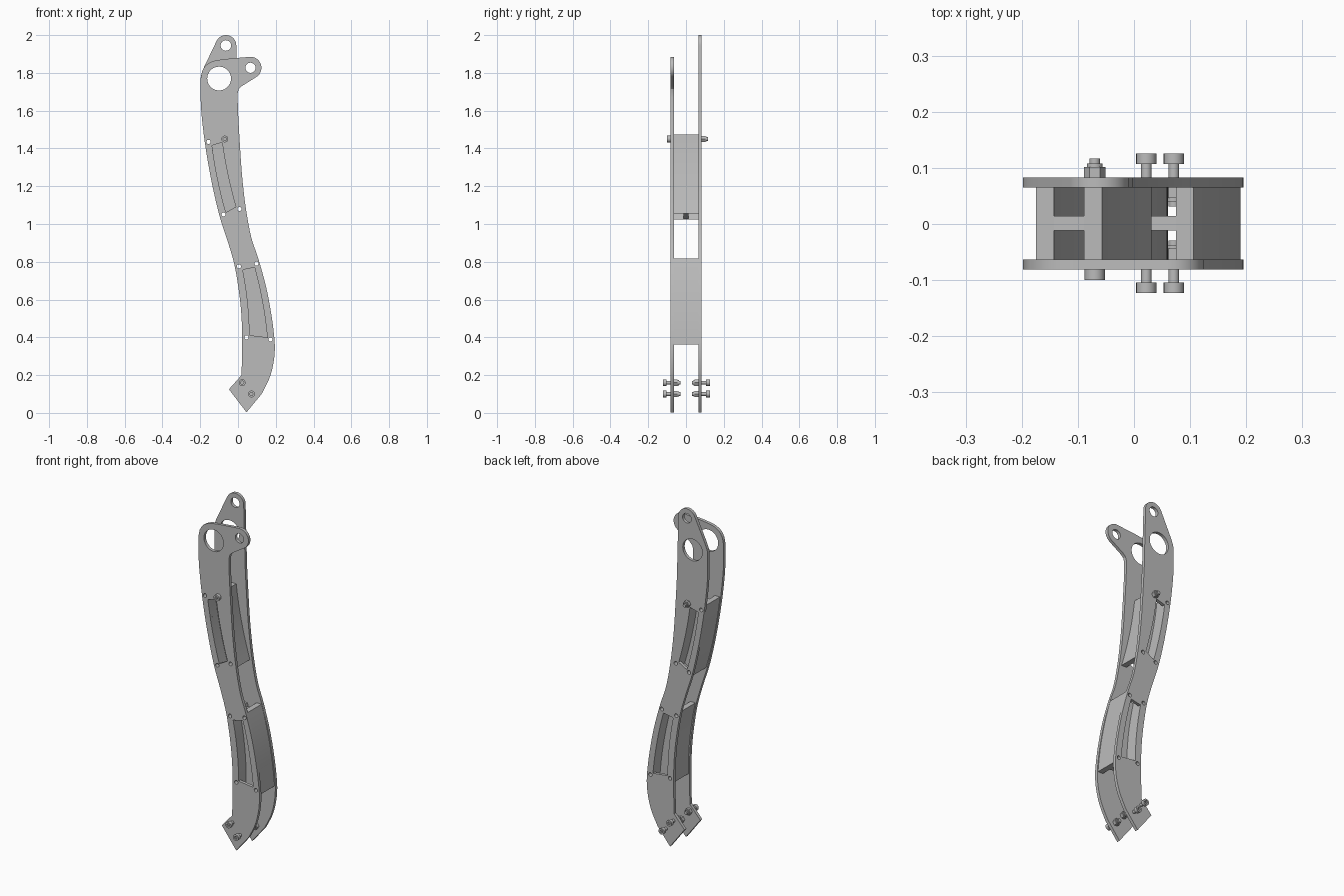
import bpy, bmesh
from math import sin, cos, pi, radians
from mathutils import Matrix, Vector

if "Cube" in bpy.data.objects:
    bpy.data.objects.remove(bpy.data.objects["Cube"])

steel = bpy.data.materials.new("grey steel")
steel.diffuse_color = (0.5, 0.5, 0.5, 1)
steel.use_nodes = True
steel.node_tree.nodes["Principled BSDF"].inputs["Base Color"].default_value = steel.diffuse_color


def prism(name, loops, y0, y1):
    """Extrude x-z outlines (first is outer, rest are holes) from y0 to y1."""
    cu = bpy.data.curves.new(name, 'CURVE')
    cu.dimensions = '2D'
    cu.fill_mode = 'BOTH'
    cu.extrude = abs(y1 - y0) / 2
    for loop in loops:
        sp = cu.splines.new('POLY')
        sp.points.add(len(loop) - 1)
        for p, (x, z) in zip(sp.points, loop):
            p.co = (x, z, 0, 1)
        sp.use_cyclic_u = True
    tmp = bpy.data.objects.new(name + "_curve", cu)
    bpy.context.collection.objects.link(tmp)
    bpy.context.view_layer.update()
    dg = bpy.context.evaluated_depsgraph_get()
    me = bpy.data.meshes.new_from_object(tmp.evaluated_get(dg))
    bpy.data.objects.remove(tmp)
    bm = bmesh.new()
    bm.from_mesh(me)
    bmesh.ops.remove_doubles(bm, verts=bm.verts, dist=1e-5)
    bmesh.ops.transform(bm, verts=bm.verts, matrix=Matrix.Translation(
        (0, (y0 + y1) / 2, 0)) @ Matrix.Rotation(pi / 2, 4, 'X'))
    bmesh.ops.recalc_face_normals(bm, faces=bm.faces)
    bm.to_mesh(me)
    bm.free()
    me.materials.clear()
    me.materials.append(steel)
    ob = bpy.data.objects.new(name, me)
    bpy.context.collection.objects.link(ob)
    bpy.ops.object.select_all(action='DESELECT')
    ob.select_set(True)
    bpy.context.view_layer.objects.active = ob
    bpy.ops.object.shade_smooth_by_angle(angle=radians(30))
    return ob


def arc(x, z, r, a0, a1, n=20):
    return [(x + r * cos(radians(a0 + (a1 - a0) * i / n)),
             z + r * sin(radians(a0 + (a1 - a0) * i / n))) for i in range(n + 1)]


def circle(x, z, r, n=24):
    return arc(x, z, r, 0, 360, n)[:-1]


def smooth(pts, n=4):
    """Catmull-Rom curve through the points."""
    p = [Vector(q) for q in pts]
    p = [2 * p[0] - p[1]] + p + [2 * p[-1] - p[-2]]
    out = []
    for a, b, c, d in zip(p, p[1:], p[2:], p[3:]):
        for i in range(n):
            t = i / n
            out.append(tuple(0.5 * (2 * b + (c - a) * t + (2 * a - 5 * b + 4 * c - d) * t * t
                                    + (3 * b - a - 3 * c + d) * t ** 3)))
    return out + [tuple(p[-2])]


def rail(top, bottom, bow, t0, t1, dx, n=10):
    """Bowed line between two hole centres, shifted sideways by dx."""
    out = []
    for i in range(n + 1):
        t = t0 + (t1 - t0) * i / n
        out.append((top[0] + (bottom[0] - top[0]) * t + bow * 4 * t * (1 - t) + dx,
                    top[1] + (bottom[1] - top[1]) * t))
    return out


# Spacer layout: left rail, right rail (top hole, bottom hole), bow
SPACERS = {
    "upper": (((-0.156, 1.435), (-0.077, 1.05)), ((-0.07, 1.45), (0.008, 1.08)), -0.008),
    "lower": (((0.005, 0.776), (0.045, 0.40)), ((0.098, 0.79), (0.172, 0.388)), 0.010),
}
W = 0.016                        # half width of a rail
FRONT, BACK = (-0.081, -0.063), (0.065, 0.083)

# Plate openings: spacer windows and corner holes
openings = []
for left, right, bow in SPACERS.values():
    openings.append(rail(*left, bow, 0.05, 0.97, W) + rail(*right, bow, 0.05, 0.97, -W)[::-1])
    openings += [circle(x, z, 0.011, 16) for x, z in left + right]
openings.append(circle(-0.10, 1.77, 0.063, 40))

# Side plates: shared body, different top ears
left_edge = smooth([(-0.198, 1.77), (-0.196, 1.62), (-0.176, 1.435), (-0.143, 1.24),
                    (-0.10, 1.05), (-0.055, 0.91), (-0.018, 0.78), (0.008, 0.62),
                    (0.019, 0.50), (0.022, 0.38), (0.019, 0.20)])
foot = [(-0.048, 0.125), (0.045, 0.003)]
right_edge = smooth([(0.125, 0.10), (0.165, 0.18), (0.187, 0.26), (0.195, 0.34),
                     (0.19, 0.42), (0.175, 0.53), (0.148, 0.67), (0.108, 0.815),
                     (0.07, 0.93), (0.042, 1.08), (0.022, 1.25), (0.01, 1.42),
                     (0.0, 1.6), (-0.002, 1.69)])
body = left_edge + foot + right_edge
front_ear = ([(0.004, 1.714), (0.02, 1.73)] + arc(0.066, 1.827, 0.058, -60, 97)
             + smooth([(-0.06, 1.874), (-0.125, 1.864), (-0.168, 1.842), (-0.190, 1.81)]))
back_ear = arc(-0.064, 1.945, 0.055, 0, 155) + smooth([(-0.18, 1.83), (-0.19, 1.805), (-0.196, 1.785)])
prism("front_plate", [body + front_ear, circle(0.066, 1.827, 0.027)] + openings, *FRONT)
prism("back_plate", [body + back_ear, circle(-0.064, 1.945, 0.028)] + openings, *BACK)

# I-shaped spacers between the plates: two rails and a web
for name, (left, right, bow) in SPACERS.items():
    for side, ends in (("left", left), ("right", right)):
        outline = rail(*ends, bow, -0.065, 1.065, -W) + rail(*ends, bow, -0.065, 1.065, W)[::-1]
        prism(f"{name}_spacer_{side}_rail",
              [outline] + [circle(x, z, 0.011, 16) for x, z in ends], FRONT[1], BACK[0])
    web = rail(*left, bow, -0.06, 1.06, W) + rail(*right, bow, -0.06, 1.06, -W)[::-1]
    prism(f"{name}_spacer_web", [web], -0.012, 0.014)


def bolt(name, x, z, head, shank_end, nut, s):
    """Socket-head bolt with hex nut; s is the direction the head faces in y."""
    outer, inner = head
    prism(name + "_head", [circle(x, z, 0.018), circle(x, z, 0.009, 6)], outer, inner)
    prism(name + "_shank", [circle(x, z, 0.0095)], inner + s * 0.008, shank_end)
    prism(name + "_nut", [circle(x, z, 0.0195, 6)], *nut)
    collar = nut[1] - s * 0.006
    prism(name + "_nut_collar", [circle(x, z, 0.014)], nut[1], collar)


# Long bolt through the upper spacer
bolt("long_bolt", -0.07, 1.45, (-0.100, -0.081), 0.117, (0.083, 0.102), -1)

# Foot bolts, a pair on each plate
for i, (x, z) in enumerate(((0.022, 0.16), (0.071, 0.10))):
    bolt(f"front_foot_bolt_{i}", x, z, (-0.123, -0.104), -0.029, (-0.063, -0.044), -1)
    bolt(f"back_foot_bolt_{i}", x, z, (0.126, 0.107), 0.031, (0.065, 0.046), 1)
